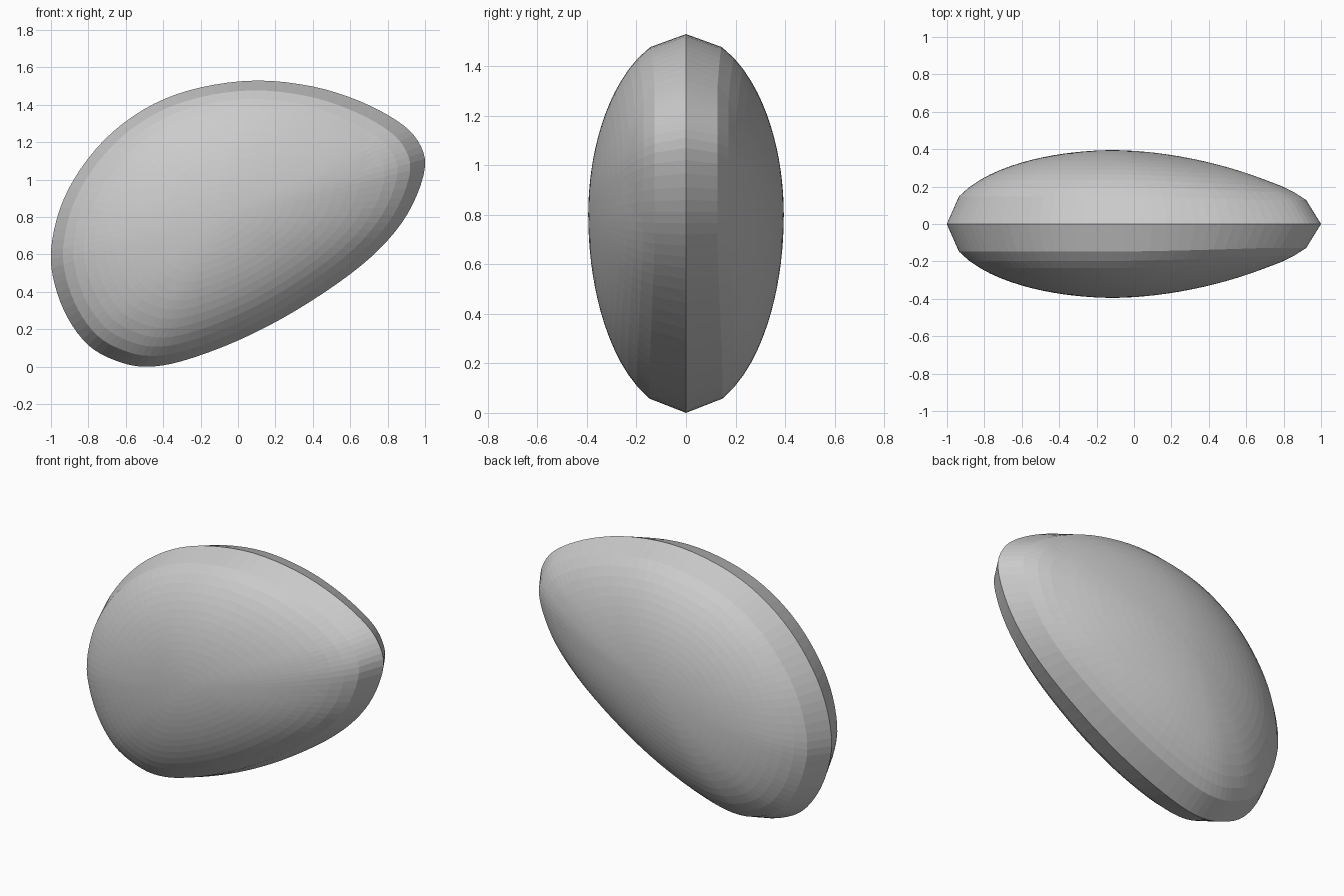
import bpy, bmesh, math

if "Cube" in bpy.data.objects:
    bpy.data.objects.remove(bpy.data.objects["Cube"])

# Silhouette in the XZ plane, clockwise from the leftmost point
OUTLINE = [(-1.0, .62), (-.95, .85), (-.84, 1.06), (-.67, 1.255), (-.45, 1.405),
           (-.2, 1.493), (.1, 1.53), (.4, 1.498), (.65, 1.42), (.85, 1.315),
           (.96, 1.21), (1.0, 1.07), (.93, .86), (.8, .675), (.6, .495),
           (.3, .295), (0, .14), (-.3, .03), (-.5, 0), (-.66, .035),
           (-.8, .115), (-.91, .26), (-.98, .44)]
CENTRE = (-.1, .8)
DEPTH = .395
STEPS = 4


def smooth_loop(pts, steps):
    """Closed Catmull-Rom curve through the points."""
    out, n = [], len(pts)
    for i in range(n):
        p = [pts[(i + k - 1) % n] for k in range(4)]
        for j in range(steps):
            t = j / steps
            out.append(tuple(.5 * (2 * b + (c - a) * t + (2 * a - 5 * b + 4 * c - d) * t * t
                                   + (3 * b - a - 3 * c + d) * t ** 3)
                             for a, b, c, d in zip(*p)))
    return out


def swell(x, s):
    """Half thickness: elliptical dome, slightly thinner toward the narrow end."""
    taper = 1 - .13 * min(1, max(0, (x + .1) / .8)) ** 1.5
    return -DEPTH * taper * math.sqrt(max(0, 1 - s * s))


loop = smooth_loop(OUTLINE, STEPS)
bm = bmesh.new()

# Front half: rim, one wide flat bevel band, then rings up the dome
rings = []
scales = [1, .928] + [.928 - .928 * k / 15 for k in range(1, 15)]
for s in scales:
    ring = []
    for x, z in loop:
        px, pz = CENTRE[0] + (x - CENTRE[0]) * s, CENTRE[1] + (z - CENTRE[1]) * s
        ring.append(bm.verts.new((px, swell(px, s), pz)))
    rings.append(ring)

n = len(loop)
for a, b in zip(rings, rings[1:]):
    for i in range(n):
        j = (i + 1) % n
        bm.faces.new((a[i], a[j], b[j], b[i]))
tip = bm.verts.new((CENTRE[0], -DEPTH, CENTRE[1]))
for i in range(n):
    bm.faces.new((rings[-1][i], rings[-1][(i + 1) % n], tip))
bmesh.ops.triangulate(bm, faces=bm.faces[:])

# Mirror to the back half and weld along the rim
copy = bmesh.ops.duplicate(bm, geom=bm.verts[:] + bm.edges[:] + bm.faces[:])["geom"]
for v in copy:
    if isinstance(v, bmesh.types.BMVert):
        v.co.y *= -1
bmesh.ops.remove_doubles(bm, verts=bm.verts[:], dist=.0005)
bmesh.ops.recalc_face_normals(bm, faces=bm.faces[:])

mesh = bpy.data.meshes.new("pebble_body")
bm.to_mesh(mesh)
bm.free()
body = bpy.data.objects.new("pebble_body", mesh)
bpy.context.collection.objects.link(body)
